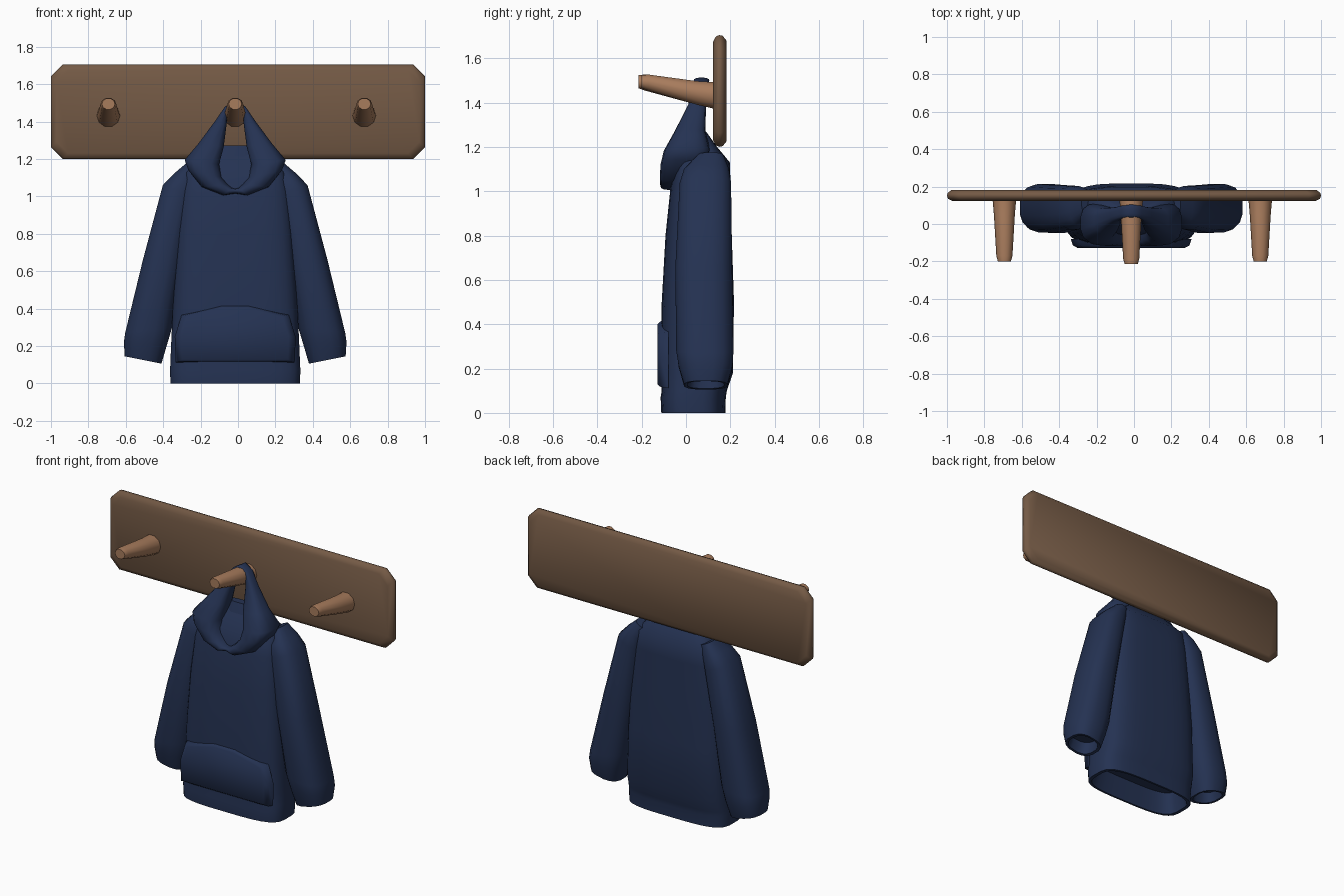
import bpy, bmesh, math

if "Cube" in bpy.data.objects:
    bpy.data.objects.remove(bpy.data.objects["Cube"])

CX = -0.015  # centre line of the garment


def material(name, rgb):
    m = bpy.data.materials.new(name)
    m.diffuse_color = (*rgb, 1)
    m.use_nodes = True
    m.node_tree.nodes["Principled BSDF"].inputs["Base Color"].default_value = m.diffuse_color
    return m


navy = material("navy_cloth", (0.018, 0.032, 0.085))
brown = material("brown_wood", (0.175, 0.102, 0.060))
tan = material("light_wood", (0.39, 0.20, 0.108))


def superpoint(i, count, n):
    a = 2 * math.pi * (i + 0.5) / count
    c, s = math.cos(a), math.sin(a)
    return (math.copysign(abs(c) ** (2 / n), c), math.copysign(abs(s) ** (2 / n), s))


def span_ring(inner, outer, yf, yb, count=16, n=2.6):
    """Closed ring spanning two x,z points and a depth range."""
    ring = []
    for i in range(count):
        u, v = superpoint(i, count, n)
        t = (u + 1) / 2
        ring.append((inner[0] + (outer[0] - inner[0]) * t,
                     (yf + yb) / 2 + v * (yb - yf) / 2,
                     inner[1] + (outer[1] - inner[1]) * t))
    return ring


def loft(name, rings, mat, x=0.0, caps=True, mirror=False, angle=45):
    bm = bmesh.new()
    rows = [[bm.verts.new(p) for p in r] for r in rings]
    k = len(rows[0])
    for a, b in zip(rows, rows[1:]):
        for i in range(k):
            j = (i + 1) % k
            bm.faces.new((a[i], a[j], b[j], b[i]))
    if caps:
        bm.faces.new(rows[0])
        bm.faces.new(rows[-1])
    bmesh.ops.remove_doubles(bm, verts=bm.verts, dist=0.0005)
    bmesh.ops.recalc_face_normals(bm, faces=bm.faces)
    me = bpy.data.meshes.new(name)
    bm.to_mesh(me)
    bm.free()
    me.materials.append(mat)
    for p in me.polygons:
        p.use_smooth = True
    me.set_sharp_from_angle(angle=math.radians(angle))
    ob = bpy.data.objects.new(name, me)
    ob.location.x = x
    bpy.context.collection.objects.link(ob)
    if mirror:
        mod = ob.modifiers.new("mirror", 'MIRROR')
        mod.use_clip = True
    return ob


# Wall board with clipped corners and softened edges
def board_ring(y, inset):
    hx, hz, c = 1 - inset, 0.252 - inset, 0.062
    pts = [(hx, hz - c), (hx - c, hz), (c - hx, hz), (-hx, hz - c),
           (-hx, c - hz), (c - hx, -hz), (hx - c, -hz), (hx, c - hz)]
    return [(px, y, 1.452 + pz) for px, pz in pts]


loft("wall_board", [board_ring(0.122, 0.03), board_ring(0.135, 0.006),
                    board_ring(0.15, 0), board_ring(0.165, 0.003),
                    board_ring(0.183, 0.025)], brown, angle=60)


# Three tapered pegs tilting upward
def peg_ring(y, z, rx, rz):
    return [(rx * math.cos(math.tau * i / 10), y, z + rz * math.sin(math.tau * i / 10))
            for i in range(10)]


for name, px, tip in (("left_peg", -0.693, -0.2), ("middle_peg", CX, -0.215),
                      ("right_peg", 0.675, -0.2)):
    loft(name, [peg_ring(0.14, 1.43, 0.064, 0.064),
                peg_ring(0.05, 1.443, 0.056, 0.056),
                peg_ring(tip + 0.03, 1.49, 0.043, 0.038),
                peg_ring(tip, 1.494, 0.035, 0.031)], tan, x=px)

# Torso: z, half width, front depth, back depth; starts with the open hem
torso = [(0.13, 0.30, -0.07, 0.14), (0.0, 0.325, -0.10, 0.165),
         (0.0, 0.347, -0.112, 0.178), (0.07, 0.35, -0.115, 0.18),
         (0.10, 0.348, -0.11, 0.185), (0.18, 0.345, -0.115, 0.212),
         (0.50, 0.33, -0.11, 0.217), (0.80, 0.31, -0.093, 0.207),
         (1.02, 0.29, -0.07, 0.202), (1.13, 0.265, -0.045, 0.198),
         (1.20, 0.19, 0.01, 0.14), (1.27, 0.085, 0.05, 0.09)]
loft("hoodie_body", [span_ring((-w, z), (w, z), f, b, 28, 3.6) for z, w, f, b in torso],
     navy, x=CX)

# Front pouch pocket with slanted hand openings
def pocket_ring(y, grow):
    pts = [(-0.30, 0.12), (0.30, 0.12), (0.305, 0.25), (0.27, 0.36),
           (0.07, 0.41), (-0.07, 0.41), (-0.27, 0.36), (-0.305, 0.25)]
    return [(px * (1 + grow), y, 0.26 + (pz - 0.26) * (1 + grow)) for px, pz in pts]


loft("front_pocket", [pocket_ring(-0.08, 0.06), pocket_ring(-0.115, 0.02),
                      pocket_ring(-0.128, -0.06)], navy, x=CX, angle=60)

# Sleeves: inner edge, outer edge, front, back; ends in an open cuff
sleeve = [((0.19, 1.14), (0.265, 1.175), 0.05, 0.17),
          ((0.21, 1.07), (0.33, 1.12), -0.01, 0.195),
          ((0.22, 1.00), (0.388, 1.06), -0.03, 0.205),
          ((0.28, 0.65), (0.495, 0.66), -0.05, 0.21),
          ((0.335, 0.30), (0.59, 0.27), -0.046, 0.216),
          ((0.365, 0.20), (0.597, 0.22), -0.035, 0.212),
          ((0.393, 0.105), (0.592, 0.145), -0.01, 0.188),
          ((0.41, 0.11), (0.575, 0.143), 0.005, 0.173),
          ((0.40, 0.19), (0.56, 0.20), 0.02, 0.16)]
loft("sleeves", [span_ring(*s) for s in sleeve], navy, x=CX, mirror=True)

# Hood: a loop hung over the middle peg, draping to the front of the neck
hood = [((0, 1.485), (0, 1.512), 0.035, 0.105),
        ((0.038, 1.455), (0.055, 1.48), 0.03, 0.10),
        ((0.046, 1.38), (0.11, 1.40), 0.01, 0.09),
        ((0.06, 1.265), (0.20, 1.28), -0.05, 0.088),
        ((0.085, 1.17), (0.272, 1.195), -0.10, 0.11),
        ((0.07, 1.10), (0.252, 1.14), -0.115, 0.10),
        ((0.04, 1.065), (0.18, 1.05), -0.118, 0.06),
        ((0.018, 1.045), (0.065, 1.005), -0.116, 0.0),
        ((0, 1.04), (0, 1.015), -0.105, 0.0)]
loft("hood", [span_ring(*s, count=14, n=2.8) for s in hood], navy, x=CX,
     caps=False, mirror=True, angle=60)

# Hood lining behind the neck opening
lining = [(1.05, 0.13, -0.04, 0.06), (1.17, 0.14, 0.0, 0.08), (1.272, 0.09, 0.04, 0.088)]
loft("hood_lining", [span_ring((-w, z), (w, z), f, b, 12, 3) for z, w, f, b in lining],
     navy, x=CX)
